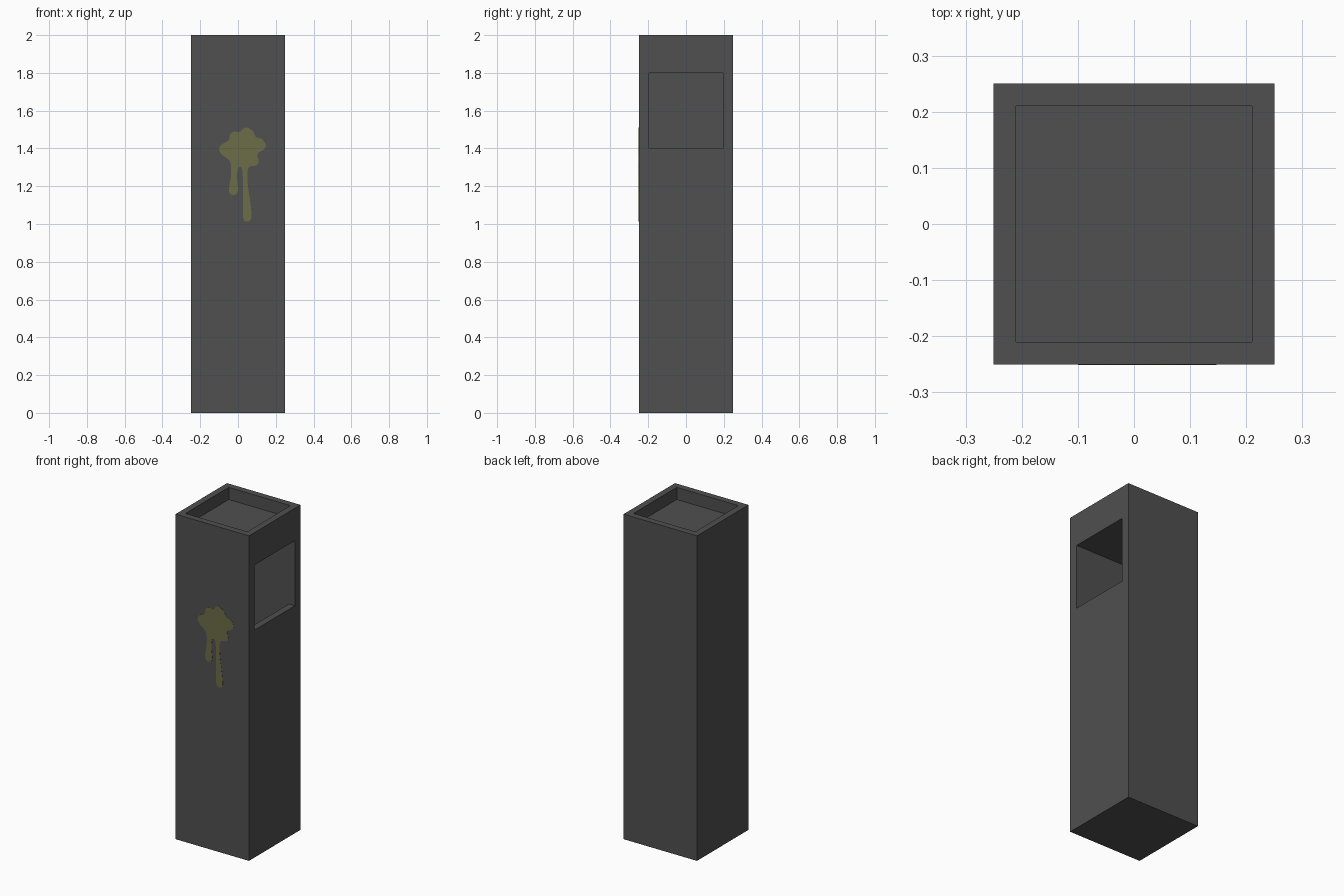
import bpy, bmesh
from mathutils import Vector

if "Cube" in bpy.data.objects:
    bpy.data.objects.remove(bpy.data.objects["Cube"])


def material(name, rgb):
    m = bpy.data.materials.new(name)
    m.diffuse_color = (*rgb, 1.0)
    m.use_nodes = True
    m.node_tree.nodes["Principled BSDF"].inputs["Base Color"].default_value = m.diffuse_color
    return m


def prism(name, points, offset, mat):
    """Closed solid: a flat outline extruded along the offset vector."""
    bm = bmesh.new()
    face = bm.faces.new([bm.verts.new(p) for p in points])
    ext = bmesh.ops.extrude_face_region(bm, geom=[face], use_keep_orig=True)
    verts = [g for g in ext["geom"] if isinstance(g, bmesh.types.BMVert)]
    bmesh.ops.translate(bm, verts=verts, vec=offset)
    bmesh.ops.recalc_face_normals(bm, faces=bm.faces[:])
    mesh = bpy.data.meshes.new(name)
    bm.to_mesh(mesh)
    bm.free()
    mesh.materials.append(mat)
    obj = bpy.data.objects.new(name, mesh)
    bpy.context.collection.objects.link(obj)
    return obj


def square(h, z):
    return [(-h, -h, z), (h, -h, z), (h, h, z), (-h, h, z)]


def cut(target, cutter):
    cutter.hide_render = True
    mod = target.modifiers.new("cut", 'BOOLEAN')
    mod.operation = 'DIFFERENCE'
    mod.solver = 'EXACT'
    mod.object = cutter
    bpy.context.view_layer.objects.active = target
    bpy.ops.object.modifier_apply(modifier=mod.name)
    bpy.data.objects.remove(cutter)


charcoal = material("charcoal metal", (0.08, 0.08, 0.08))
olive = material("olive stain", (0.15, 0.15, 0.065))

# Square bin body
body = prism("bin_body", square(0.25, 0), (0, 0, 2), charcoal)

# Shallow ash tray in the top
cut(body, prism("tray_cutter", square(0.21, 1.925), (0, 0, 0.2), charcoal))

# Hollow inside with a waste opening through the right wall
W = 0.195
profile = [(-0.21, 0.05), (0.21, 0.05), (0.21, 1.4), (0.35, 1.4), (0.35, 1.8), (-0.21, 1.8)]
cut(body, prism("cavity_cutter", [(x, -W, z) for x, z in profile], (0, 2 * W, 0), charcoal))

# Dripping stain on the front: outline in hundredths (x, z), rounded by a closed spline
outline = [(5, 151), (8, 149), (9.5, 146), (12.5, 145), (14.7, 142), (13.8, 139.5),
           (11.2, 138), (10.2, 136), (11, 133.5), (9.8, 131), (6.5, 130.5), (5, 128),
           (5.2, 121), (6.3, 113), (7.2, 105), (6.5, 102), (4.3, 101.3), (2.7, 103.5),
           (2.6, 113), (2.6, 123), (2, 129.5), (0, 129.5), (-0.5, 124), (0, 118.5),
           (-1, 115.7), (-4, 115.7), (-4.8, 118.5), (-3.8, 125), (-3.8, 131.5),
           (-5.3, 134.3), (-8.3, 136.5), (-10, 139.5), (-8.5, 142.3), (-5, 144.3),
           (-4.3, 147.5), (-1.8, 149), (0.5, 148.6), (2.7, 150.5)]
pts = [Vector((x / 100, -0.249, z / 100)) for x, z in outline]
smooth = []
for i in range(len(pts)):
    a, b, c, d = (pts[(i + k) % len(pts)] for k in (-1, 0, 1, 2))
    for t in (0, 1 / 3, 2 / 3):
        smooth.append(0.5 * (2 * b + (c - a) * t + (2 * a - 5 * b + 4 * c - d) * t * t
                             + (3 * b - a - 3 * c + d) * t ** 3))
prism("front_stain", smooth, (0, -0.002, 0), olive)
